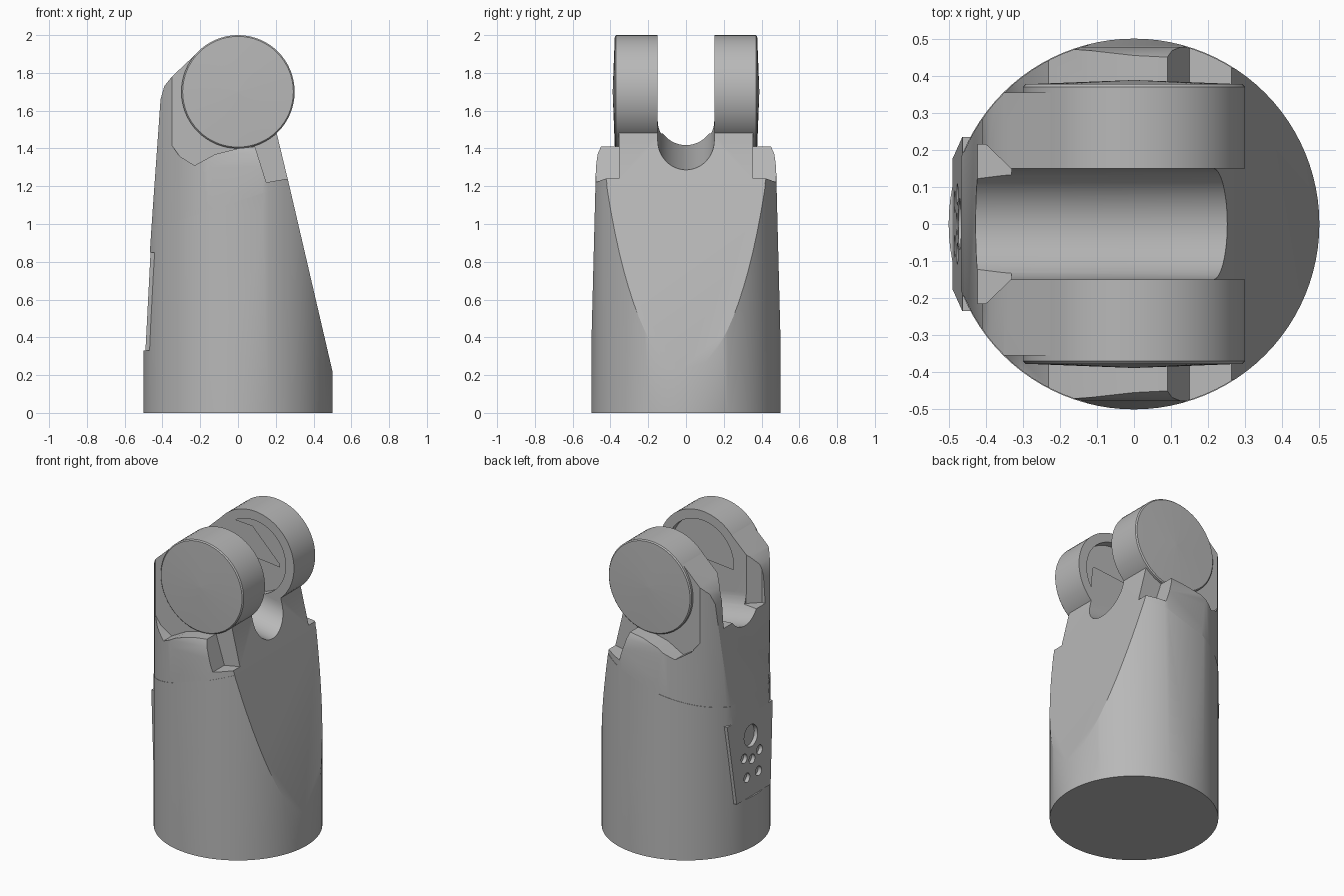
import bpy, bmesh, math
from mathutils import Matrix

scene = bpy.context.scene
if "Cube" in bpy.data.objects:
    bpy.data.objects.remove(bpy.data.objects["Cube"])

grey = bpy.data.materials.new("plain grey")
grey.use_nodes = True
GREY = (0.48, 0.48, 0.48, 1)
grey.diffuse_color = GREY
grey.node_tree.nodes["Principled BSDF"].inputs["Base Color"].default_value = GREY


def finish(name, bm):
    bmesh.ops.recalc_face_normals(bm, faces=bm.faces)
    mesh = bpy.data.meshes.new(name)
    bm.to_mesh(mesh)
    bm.free()
    mesh.materials.append(grey)
    obj = bpy.data.objects.new(name, mesh)
    scene.collection.objects.link(obj)
    return obj


def prism(name, points, along):
    """Extrude a closed 3D outline along a vector."""
    bm = bmesh.new()
    face = bm.faces.new([bm.verts.new(p) for p in points])
    ext = bmesh.ops.extrude_face_region(bm, geom=[face], use_keep_orig=True)
    moved = [v for v in ext["geom"] if isinstance(v, bmesh.types.BMVert)]
    bmesh.ops.translate(bm, verts=moved, vec=along)
    return finish(name, bm)


def side_prism(name, outline, y0, y1):
    """Extrude an x-z outline between two y positions."""
    return prism(name, [(x, y0, z) for x, z in outline], (0, y1 - y0, 0))


def lathe(name, rings, sides=64, matrix=Matrix()):
    """Stack circles given as (height, radius), closed at both ends."""
    bm = bmesh.new()
    loops = []
    for h, r in rings:
        loops.append([bm.verts.new((r * math.cos(a), r * math.sin(a), h))
                      for a in (math.tau * i / sides for i in range(sides))])
    for low, high in zip(loops, loops[1:]):
        for i in range(sides):
            j = (i + 1) % sides
            bm.faces.new((low[i], low[j], high[j], high[i]))
    bm.faces.new(loops[0])
    bm.faces.new(loops[-1])
    bm.transform(matrix)
    return finish(name, bm)


def boolean(obj, operation, *cutters):
    for cutter in cutters:
        mod = obj.modifiers.new(cutter.name, 'BOOLEAN')
        mod.operation = operation
        mod.solver = 'EXACT'
        mod.object = cutter
    graph = bpy.context.evaluated_depsgraph_get()
    graph.update()
    mesh = bpy.data.meshes.new_from_object(obj.evaluated_get(graph))
    obj.modifiers.clear()
    obj.data = mesh
    for cutter in cutters:
        bpy.data.objects.remove(cutter)


SEAM_BACK, SEAM_FRONT = (-0.459, 0.97), (0.27, 1.21)
HEAD_Z = 1.7


def barrel(name, outline, radius):
    """Round barrel trimmed by a side outline and by gently leaning flanks."""
    obj = lathe(name, [(0, radius), (2, radius)], 96)
    half = [(0.52, -0.2), (0.52, 0.2), (0.5, 0.4), (0.477, 1.3),
            (0.468, 1.37), (0.45, 1.41), (0.45, 2.2)]
    flanks = [(-0.8, y, z) for y, z in half]
    flanks += [(-0.8, -y, z) for y, z in reversed(half)]
    boolean(obj, 'INTERSECT', side_prism("outline", outline, -0.7, 0.7),
            prism("flanks", flanks, (1.6, 0, 0)))
    return obj


def plate_shape(name, x_shift, depth):
    """Leaning trapezoid, narrower at its foot."""
    outline = [(-0.49, -0.175, 0.33), (-0.49, 0.175, 0.33),
               (-0.463, 0.235, 0.85), (-0.463, -0.235, 0.85)]
    return prism(name, [(x + x_shift, y, z) for x, y, z in outline], (depth, 0, 0))


# Lower sleeve: barrel with a slanted flat and a recess for the plate
lower = barrel("lower_sleeve", [
    (-0.6, -0.2), (0.5, -0.2), (0.5, 0.22), SEAM_FRONT, SEAM_BACK,
    (-0.5, 0.33), (-0.6, 0.3)], 0.5)
boolean(lower, 'DIFFERENCE', plate_shape("plate_recess", -0.1, 0.125))

# Fork: same barrel continued, trimmed to the arm outline
fork = barrel("fork", [
    SEAM_BACK, SEAM_FRONT, (0.205, 1.48), (0.2, 1.7), (0, 1.9), (-0.21, 1.912),
    (-0.35, 1.78), (-0.39, 1.73), (-0.41, 1.66)], 0.498)

# Round-bottomed slot between the arms, rising towards the plate side
arc = [(-0.7, 0.15 * math.cos(a), 1.62 + 0.15 * math.sin(a))
       for a in (math.pi + math.pi * i / 24 for i in range(25))]
slot = prism("slot", arc + [(-0.7, 0.15, 2.5), (-0.7, -0.15, 2.5)], (1.4, 0, -0.27))
flare = prism("slot_flare", [(-0.7, -0.215, 1.48), (-0.4, -0.215, 1.48),
                             (-0.33, -0.148, 1.48), (-0.33, 0.148, 1.48),
                             (-0.4, 0.215, 1.48), (-0.7, 0.215, 1.48)], (0, 0, 1))
# Clearance around the discs, with the notch in each shoulder
clearance = [(-0.6, 2.2), (-0.6, 1.43), (-0.36, 1.43), (-0.31, 1.36), (-0.23, 1.31),
             (-0.12, 1.37), (0, 1.4), (0.09, 1.41), (0.15, 1.22), (0.4, 1.265), (0.4, 2.2)]
turn = Matrix.Translation((0, 0, HEAD_Z)) @ Matrix.Rotation(-math.pi / 2, 4, 'X')
cutters = [slot, flare]
for s in (-1, 1):
    cutters.append(side_prism("clearance", clearance, s * 0.355, s * 0.8))
    cutters.append(lathe("bore", [(s * 0.15, 0.285), (s * 0.8, 0.285)], 64, turn))
boolean(fork, 'DIFFERENCE', *cutters)

# Joint discs: shallow dome outside, round recess inside
DISC = [(0.2, 0.01), (0.2, 0.24), (0.15, 0.24), (0.15, 0.3),
        (0.37, 0.3), (0.377, 0.293), (0.388, 0.01)]
discs = [lathe(label + "_joint_disc", [(s * h, r) for h, r in DISC], 64, turn)
         for label, s in (("front", -1), ("back", 1))]

# Connector plate with one large and five small holes
plate = plate_shape("connector_plate", 0, 0.025)
holes = []
for y, z, r in [(0, 0.71, 0.07), (0.08, 0.59, 0.03), (-0.08, 0.59, 0.03),
                (0, 0.56, 0.03), (0.06, 0.46, 0.03), (-0.06, 0.46, 0.03)]:
    place = Matrix.Translation((0, y, z)) @ Matrix.Rotation(-math.pi / 2, 4, 'Y')
    holes.append(lathe("hole", [(0.2, r), (0.7, r)], 24, place))
boolean(plate, 'DIFFERENCE', *holes)

# Smooth the round surfaces, keep the edges crisp
for obj in [lower, fork, plate] + discs:
    bpy.ops.object.select_all(action='DESELECT')
    obj.select_set(True)
    bpy.context.view_layer.objects.active = obj
    bpy.ops.object.shade_smooth_by_angle(angle=math.radians(25))
